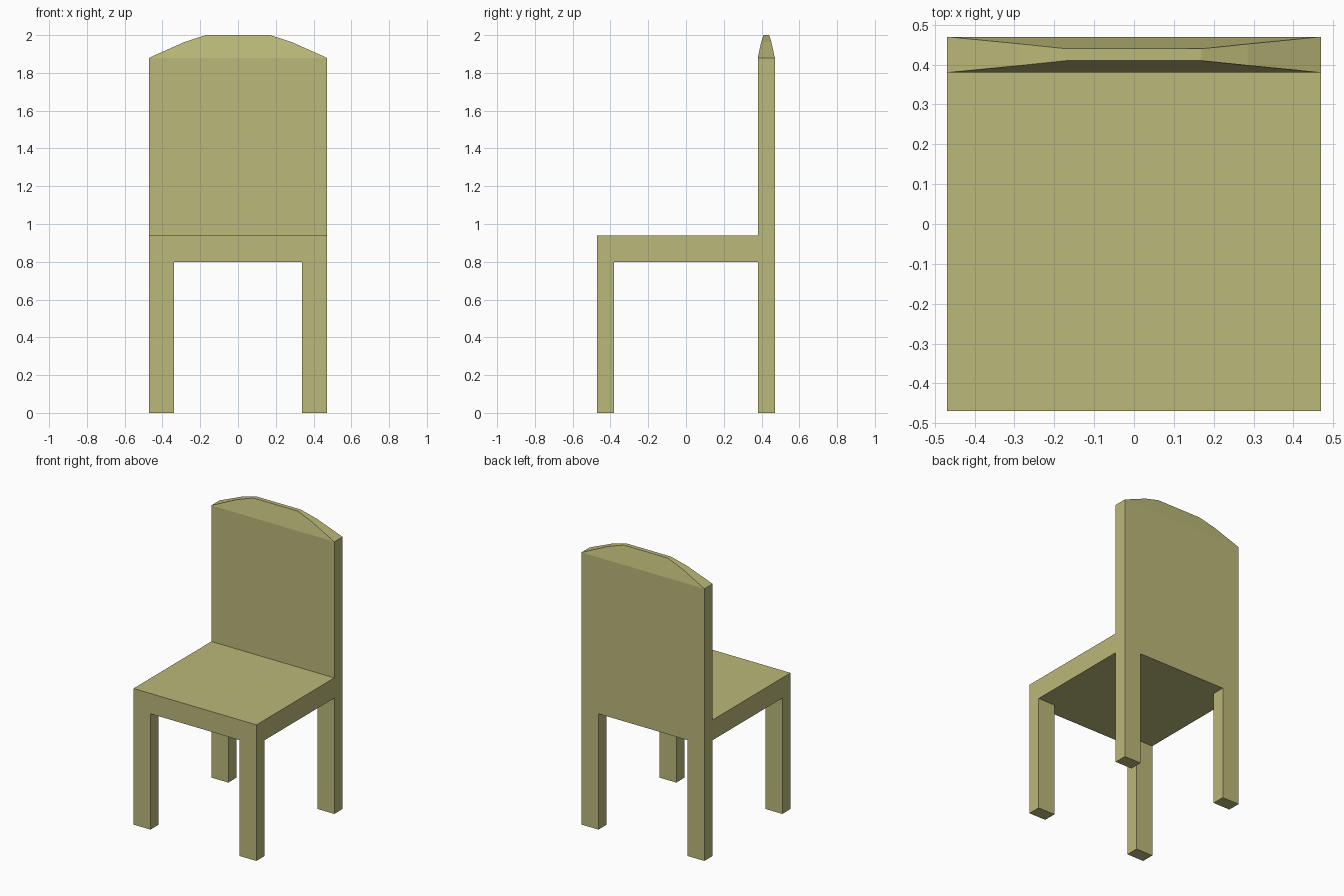
import bpy, bmesh

if "Cube" in bpy.data.objects:
    bpy.data.objects.remove(bpy.data.objects["Cube"])

W, T = 0.47, 0.38          # half width, inner edge of the back legs / backrest
LEG_X, SEAT_Z0, SEAT_Z1, SHOULDER = 0.34, 0.80, 0.94, 1.88

mat = bpy.data.materials.new("pale_olive")
mat.diffuse_color = (0.50, 0.48, 0.19, 1)
mat.use_nodes = True
mat.node_tree.nodes["Principled BSDF"].inputs["Base Color"].default_value = mat.diffuse_color


def add_object(name, bm):
    bmesh.ops.recalc_face_normals(bm, faces=bm.faces)
    mesh = bpy.data.meshes.new(name)
    bm.to_mesh(mesh)
    bm.free()
    mesh.materials.append(mat)
    obj = bpy.data.objects.new(name, mesh)
    bpy.context.collection.objects.link(obj)
    return obj


def box(name, lo, hi):
    bm = bmesh.new()
    bmesh.ops.create_cube(bm, size=1)
    for v in bm.verts:
        v.co = [(a + b) / 2 + c * (b - a) for a, b, c in zip(lo, hi, v.co)]
    return add_object(name, bm)


# Seat slab
box("seat", (-W, -W, SEAT_Z0), (W, T, SEAT_Z1))

# Four legs flush with the corners
for side, sx in (("left", -1), ("right", 1)):
    x0, x1 = sorted((sx * LEG_X, sx * W))
    box(f"front_leg_{side}", (x0, -W, 0), (x1, -T, SEAT_Z0))
    box(f"back_leg_{side}", (x0, T, 0), (x1, W, SEAT_Z0))

# Backrest: upright slab whose arched crest thins toward the top
half = [(W, SHOULDER, 0.0), (0.285, 1.963, 0.018), (0.17, 2.0, 0.03)]  # x, z, inset
arch = [(-x, z, i) for x, z, i in half] + half[::-1]
bm = bmesh.new()
rings = []
for y, s in ((T, 1), (W, -1)):
    low = [bm.verts.new((x, y, SEAT_Z0)) for x in (-W, W)]
    top = [bm.verts.new((x, y + s * i, z)) for x, z, i in arch]
    bm.faces.new((low[0], low[1], top[-1], top[0]))   # flat panel
    bm.faces.new(top)                                 # sloped crest face
    rings.append([low[0], *top, low[1]])
front, back = rings
for k in range(len(front)):
    n = (k + 1) % len(front)
    bm.faces.new((front[k], front[n], back[n], back[k]))
add_object("backrest", bm)
